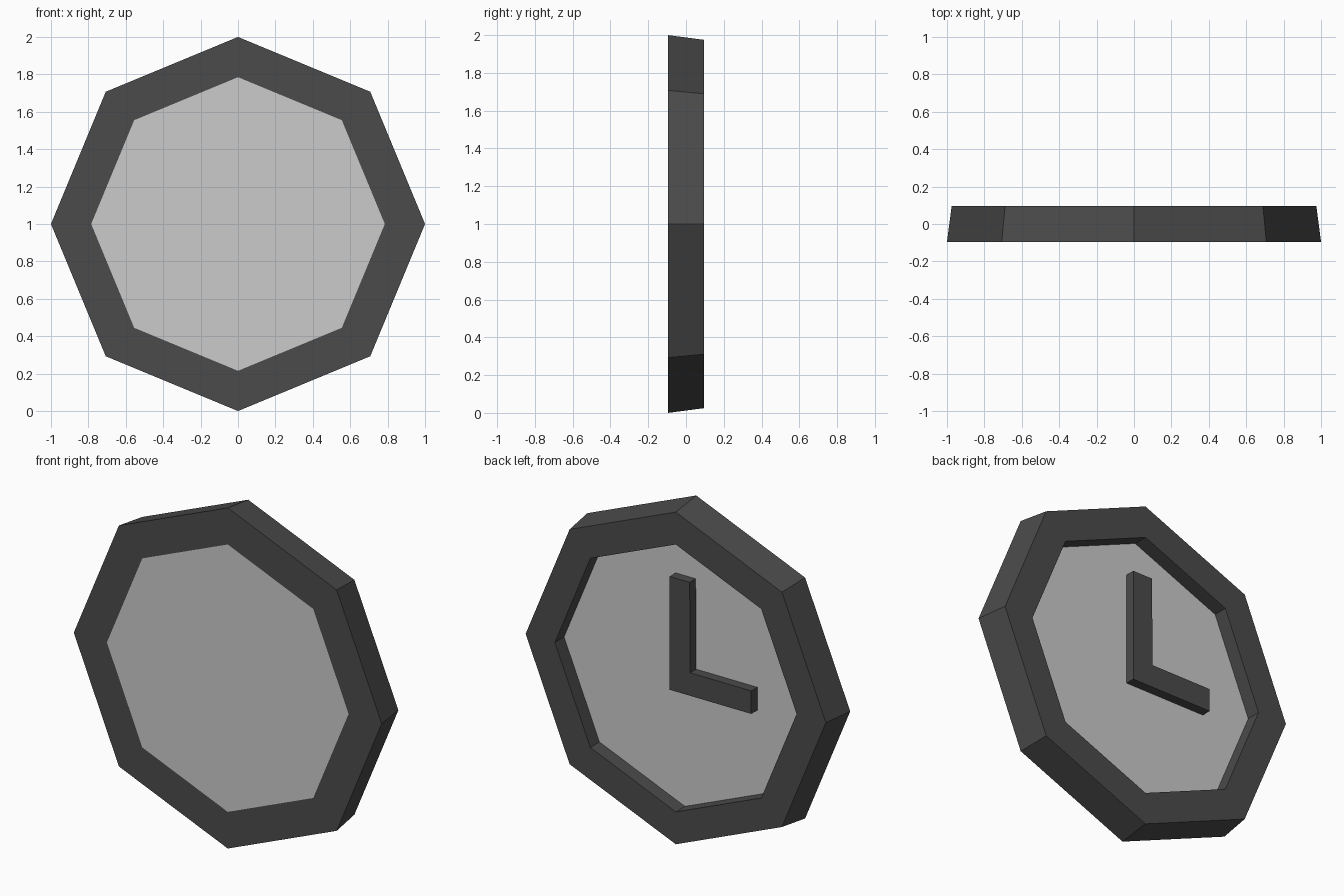
import bpy
from math import sin, cos, pi

if "Cube" in bpy.data.objects:
    bpy.data.objects.remove(bpy.data.objects["Cube"])

SIDES = 8
CENTRE_Z = 1.0
FRONT, BACK, FLOOR = -0.095, 0.095, 0.01   # y of the flat side, rim and recessed dial
INNER = 0.785

dark = bpy.data.materials.new("dark_frame")
dark.diffuse_color = (0.07, 0.07, 0.07, 1)
dark.use_nodes = True
dark.node_tree.nodes["Principled BSDF"].inputs["Base Color"].default_value = dark.diffuse_color


def make(name, verts, faces, mat=None):
    mesh = bpy.data.meshes.new(name)
    mesh.from_pydata(verts, [], faces)
    obj = bpy.data.objects.new(name, mesh)
    bpy.context.collection.objects.link(obj)
    if mat:
        mesh.materials.append(mat)
    return obj


def octagon(r, y):
    return [(r * sin(2 * pi * i / SIDES), y, CENTRE_Z + r * cos(2 * pi * i / SIDES))
            for i in range(SIDES)]


# Frame: front ring, tapered outer side, back rim and inner wall
profile = [(INNER, FRONT), (1.0, FRONT), (0.975, BACK), (INNER, BACK), (INNER, FLOOR)]
verts = [v for r, y in profile for v in octagon(r, y)]
faces = []
for k in range(len(profile) - 1):
    for i in range(SIDES):
        j = (i + 1) % SIDES
        a, b = k * SIDES, (k + 1) * SIDES
        faces.append((a + i, b + i, b + j, a + j))
make("frame", verts, faces, dark)

# Dial: flush plate in front, recessed plate behind the hands
make("back_plate", octagon(INNER, FRONT), [tuple(range(SIDES))])
make("dial", octagon(INNER, FLOOR), [tuple(reversed(range(SIDES)))])

# Hands: one L-shaped block raised from the dial
outline = [(0.06, 0.905), (-0.47, 0.905), (-0.47, 1.04),
           (-0.073, 1.04), (-0.07, 1.57), (0.06, 1.57)]
n = len(outline)
verts = [(x, y, z) for y in (FLOOR, 0.066) for x, z in outline]
faces = [tuple(range(n)), tuple(reversed(range(n, 2 * n)))]
faces += [(i, i + n, (i + 1) % n + n, (i + 1) % n) for i in range(n)]
hands = make("clock_hands", verts, faces, dark)

# Consistent outward normals on the closed hands block
import bmesh
bm = bmesh.new()
bm.from_mesh(hands.data)
bmesh.ops.recalc_face_normals(bm, faces=bm.faces)
bm.to_mesh(hands.data)
bm.free()
